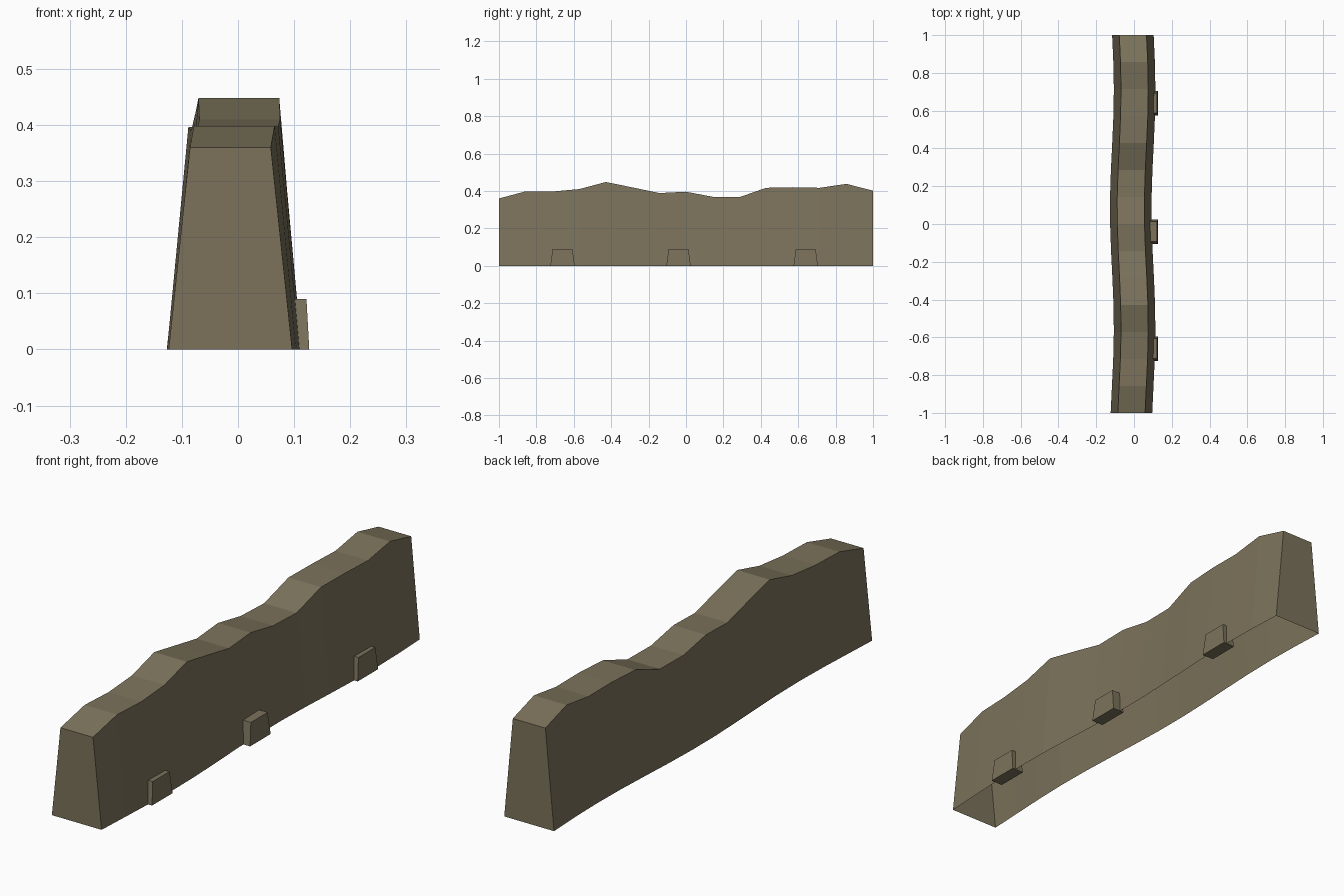
import bpy, bmesh, math

if "Cube" in bpy.data.objects:
    bpy.data.objects.remove(bpy.data.objects["Cube"])

mat = bpy.data.materials.new("weathered olive stone")
mat.diffuse_color = (0.2, 0.17, 0.105, 1)
mat.use_nodes = True
mat.node_tree.nodes["Principled BSDF"].inputs["Base Color"].default_value = mat.diffuse_color


def make_object(name, bm):
    bmesh.ops.recalc_face_normals(bm, faces=bm.faces)
    mesh = bpy.data.meshes.new(name)
    bm.to_mesh(mesh)
    bm.free()
    mesh.materials.append(mat)
    obj = bpy.data.objects.new(name, mesh)
    bpy.context.collection.objects.link(obj)
    return obj


# Wall: tapered section swept along y, wavy in x, uneven top, open underneath
heights = [0.36, 0.398, 0.397, 0.41, 0.448, 0.419, 0.389, 0.396,
           0.369, 0.367, 0.417, 0.42, 0.417, 0.438, 0.402]
bm = bmesh.new()
rings = []
for i, h in enumerate(heights):
    y = -1 + 2 * i / (len(heights) - 1)
    cx = -0.007 - 0.0103 * math.cos(5 * (y - 0.08))
    section = [(-0.11, 0), (-0.072, h), (0.072, h), (0.11, 0)]
    rings.append([bm.verts.new((cx + x, y, z)) for x, z in section])
for a, b in zip(rings, rings[1:]):
    for k in range(3):
        bm.faces.new((a[k], a[k + 1], b[k + 1], b[k]))
bm.faces.new(rings[0])
bm.faces.new(rings[-1][::-1])
make_object("wall", bm)

# Tapered foot stones half sunk into the right side
for n, y in enumerate((-0.66, -0.04, 0.64)):
    bm = bmesh.new()
    bmesh.ops.create_cube(bm, size=1)
    for v in bm.verts:
        top = v.co.z > 0
        v.co.x = 0.101 + v.co.x * (0.042 if top else 0.052)
        v.co.y = y + v.co.y * (0.106 if top else 0.13)
        v.co.z = 0.09 if top else 0
    make_object(f"foot_stone_{n + 1}", bm)
